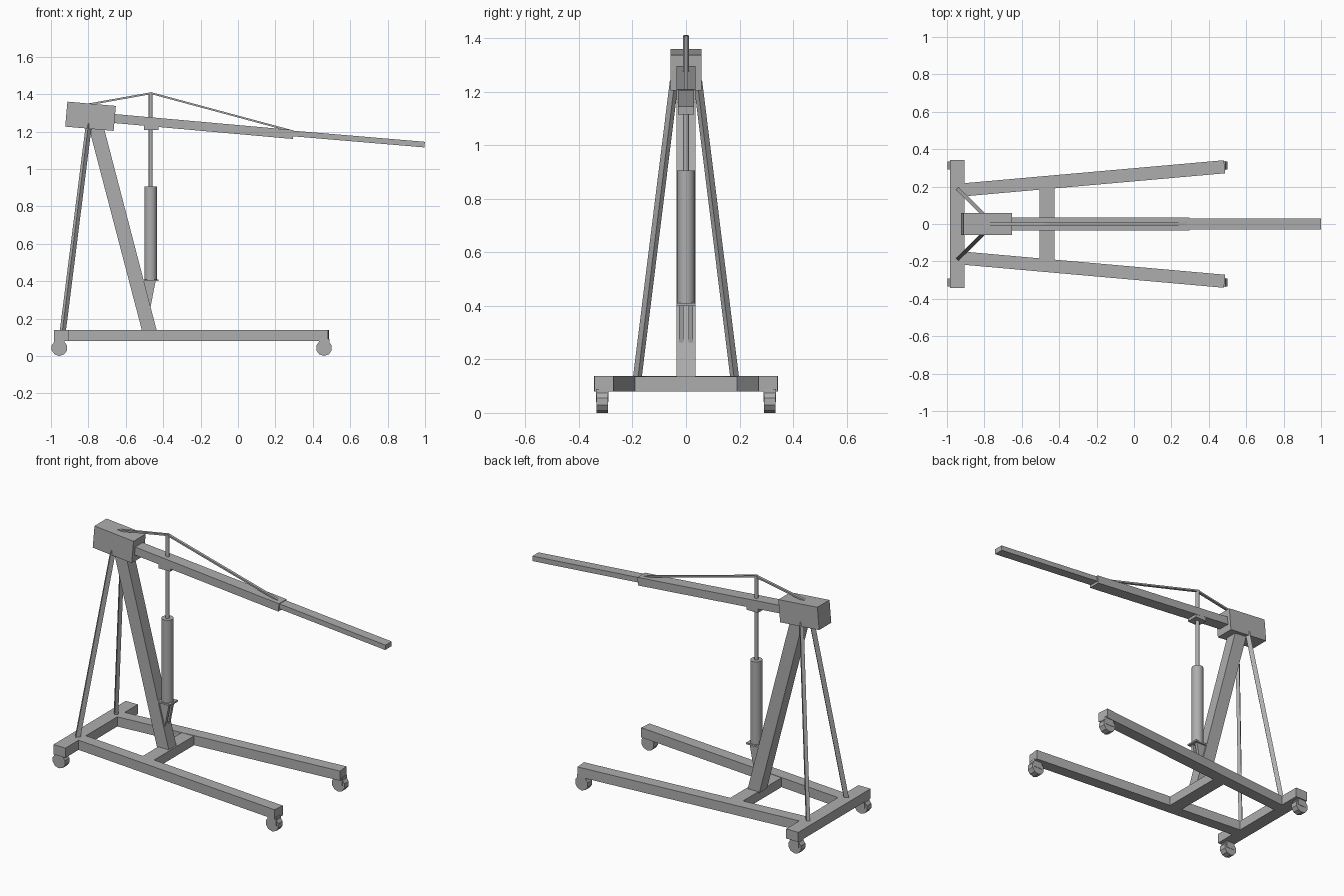
import bpy, bmesh, math
from mathutils import Vector, Matrix

cube = bpy.data.objects.get("Cube")
if cube:
    bpy.data.objects.remove(cube)

grey = bpy.data.materials.new("steel_grey")
grey.use_nodes = True
COLOUR = (0.42, 0.42, 0.42, 1)
grey.diffuse_color = COLOUR
grey.node_tree.nodes["Principled BSDF"].inputs["Base Color"].default_value = COLOUR


def finish(name, bm):
    bmesh.ops.recalc_face_normals(bm, faces=bm.faces)
    mesh = bpy.data.meshes.new(name)
    bm.to_mesh(mesh)
    bm.free()
    mesh.materials.append(grey)
    obj = bpy.data.objects.new(name, mesh)
    bpy.context.collection.objects.link(obj)
    return obj


def box(name, x, y, z):
    """Box from (low, high) pairs."""
    bm = bmesh.new()
    size = [b - a for a, b in (x, y, z)]
    mid = [(a + b) / 2 for a, b in (x, y, z)]
    bmesh.ops.create_cube(bm, size=1, matrix=Matrix.Translation(mid) @ Matrix.Diagonal((*size, 1)))
    return finish(name, bm)


def bar(name, start, end, width, depth):
    """Rectangular bar between two points; width is the horizontal side."""
    a, b = Vector(start), Vector(end)
    along = (b - a).normalized()
    ref = Vector((0, 1, 0)) if abs(along.y) < 0.05 else Vector((0, 0, 1))
    if ref.y:
        side = (ref - along * ref.dot(along)).normalized()
    else:
        side = along.cross(ref).normalized()
    up = along.cross(side)
    frame = Matrix((side, up, along)).transposed().to_4x4()
    bm = bmesh.new()
    bmesh.ops.create_cube(bm, size=1, matrix=Matrix.Translation((a + b) / 2) @ frame
                          @ Matrix.Diagonal((width, depth, (b - a).length, 1)))
    return finish(name, bm)


def prism(name, outline, y0, y1):
    """Side outline of (x, z) points extruded across y."""
    bm = bmesh.new()
    face = bm.faces.new([bm.verts.new((x, y0, z)) for x, z in outline])
    grown = bmesh.ops.extrude_face_region(bm, geom=[face])["geom"]
    bmesh.ops.translate(bm, vec=(0, y1 - y0, 0),
                        verts=[v for v in grown if isinstance(v, bmesh.types.BMVert)])
    return finish(name, bm)


def cylinder(name, centre, radius, length, sides, axis="Z"):
    turn = Matrix.Rotation(math.pi / 2, 4, "X") if axis == "Y" else Matrix()
    bm = bmesh.new()
    bmesh.ops.create_cone(bm, cap_ends=True, segments=sides, radius1=radius, radius2=radius,
                          depth=length, matrix=Matrix.Translation(centre) @ turn)
    return finish(name, bm)


def smooth(obj):
    bpy.ops.object.select_all(action="DESELECT")
    obj.select_set(True)
    bpy.context.view_layer.objects.active = obj
    bpy.ops.object.shade_smooth_by_angle(angle=math.radians(40))


# Base frame
box("rear_crossbar", (-0.985, -0.905), (-0.343, 0.343), (0.08, 0.138))
box("middle_crossbar", (-0.505, -0.425), (-0.19, 0.19), (0.08, 0.136))

for side, s in (("left", 1), ("right", -1)):
    bar(f"{side}_leg", (-0.92, s * 0.182, 0.109), (0.484, s * 0.306, 0.109), 0.07, 0.058)
    bar(f"{side}_rear_brace", (-0.937, s * 0.182, 0.13), (-0.797, s * 0.044, 1.24), 0.02, 0.026)
    # Casters
    for end, x in (("rear", -0.955), ("front", 0.46)):
        y = s * 0.313
        box(f"{side}_{end}_caster_fork", (x - 0.028, x + 0.028), (y - 0.023, y + 0.023), (0.04, 0.09))
        cylinder(f"{side}_{end}_wheel", (x, y, 0.043), 0.043, 0.042, 10, "Y")
    # Gussets holding the ram seat on the mast
    prism(f"{side}_ram_gusset", [(-0.51, 0.402), (-0.44, 0.402), (-0.468, 0.26), (-0.475, 0.26)],
          s * 0.009, s * 0.026)

# Mast, sloping back to the head
prism("mast", [(-0.512, 0.13), (-0.433, 0.13), (-0.717, 1.22), (-0.797, 1.22)], -0.036, 0.036)

# Head and telescopic boom
bar("mast_head", (-0.918, 0, 1.293), (-0.659, 0, 1.27), 0.115, 0.134)
bar("boom", (-0.68, 0, 1.271), (0.295, 0, 1.184), 0.072, 0.048)
bar("boom_extension", (0.25, 0, 1.193), (0.998, 0, 1.13), 0.058, 0.03)
box("boom_ram_plate", (-0.502, -0.425), (-0.035, 0.035), (1.207, 1.235))

# Hydraulic ram
box("ram_seat", (-0.51, -0.425), (-0.036, 0.036), (0.4, 0.41))
smooth(cylinder("ram_body", (-0.467, 0, 0.657), 0.033, 0.498, 32))
smooth(cylinder("ram_rod", (-0.467, 0, 1.152), 0.0105, 0.515, 16))

# Truss rods over the boom
bar("rear_truss_rod", (-0.81, 0, 1.343), (-0.463, 0, 1.405), 0.016, 0.01)
bar("front_truss_rod", (-0.468, 0, 1.406), (0.29, 0, 1.202), 0.016, 0.01)
